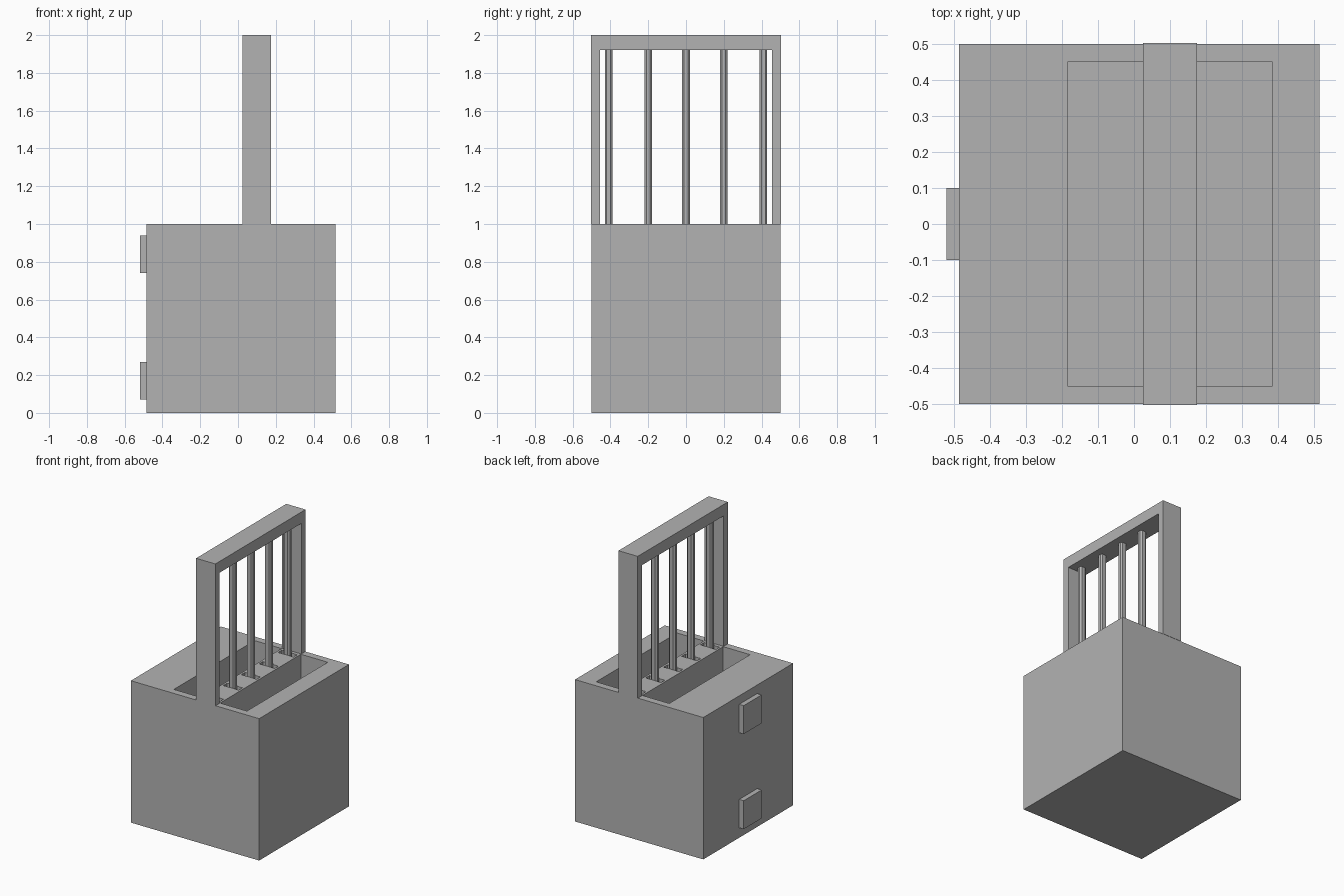
import bpy, bmesh
from mathutils import Matrix, Vector

old = bpy.data.objects.get("Cube")
if old:
    bpy.data.objects.remove(old, do_unlink=True)

grey = bpy.data.materials.new("plain grey")
grey.use_nodes = True
grey.diffuse_color = (0.45, 0.45, 0.45, 1)
grey.node_tree.nodes["Principled BSDF"].inputs["Base Color"].default_value = grey.diffuse_color


def add_object(name, bm):
    bmesh.ops.recalc_face_normals(bm, faces=bm.faces)
    mesh = bpy.data.meshes.new(name)
    bm.to_mesh(mesh)
    bm.free()
    mesh.materials.append(grey)
    obj = bpy.data.objects.new(name, mesh)
    bpy.context.collection.objects.link(obj)
    return obj


def add_box(bm, low, high):
    low, high = Vector(low), Vector(high)
    matrix = Matrix.Translation((low + high) / 2) @ Matrix.Diagonal((*(high - low), 1))
    bmesh.ops.create_cube(bm, size=1, matrix=matrix)


def box(name, low, high):
    bm = bmesh.new()
    add_box(bm, low, high)
    return add_object(name, bm)


RAIL_LEFT, RAIL_RIGHT, RAIL_MID = 0.025, 0.175, 0.1
BAR_Y = (-0.41, -0.2, 0, 0.2, 0.41)
SLOT_FLOOR = 0.92

# Solid base with two deep pockets and a slotted rib between them
base = box("base", (-0.485, -0.5, 0), (0.515, 0.5, 1))
bm = bmesh.new()
for x0, x1 in ((-0.185, RAIL_LEFT), (RAIL_RIGHT, 0.385)):
    add_box(bm, (x0, -0.45, 0.1), (x1, 0.45, 1.1))
for y in BAR_Y:
    add_box(bm, (RAIL_MID - 0.06, y - 0.021, SLOT_FLOOR), (RAIL_MID + 0.06, y + 0.021, 1.1))
cutter = add_object("pocket_cutter", bm)
cutter.hide_render = True
cut = base.modifiers.new("pockets", "BOOLEAN")
cut.operation = "DIFFERENCE"
cut.solver = "EXACT"
cut.object = cutter
bpy.context.view_layer.objects.active = base
bpy.ops.object.modifier_apply(modifier=cut.name)
bpy.data.objects.remove(cutter, do_unlink=True)

# Upright arch: one profile extruded across its thickness
outer, inner = 0.502, 0.455
profile = [(-outer, 1), (-outer, 2), (outer, 2), (outer, 1),
           (inner, 1), (inner, 1.92), (-inner, 1.92), (-inner, 1)]
bm = bmesh.new()
face = bm.faces.new([bm.verts.new((RAIL_LEFT, y, z)) for y, z in profile])
moved = bmesh.ops.extrude_face_region(bm, geom=[face])["geom"]
side = [v for v in moved if isinstance(v, bmesh.types.BMVert)]
bmesh.ops.translate(bm, vec=(RAIL_RIGHT - RAIL_LEFT, 0, 0), verts=side)
# the starting face remains as the far side of the solid
if not face.is_valid or len(bm.faces) < len(profile) + 2:
    bmesh.ops.holes_fill(bm, edges=bm.edges)
add_object("upright_frame", bm)

# Slim bars with bevelled corners, standing in the slots
for i, y in enumerate(BAR_Y):
    bm = bmesh.new()
    add_box(bm, (RAIL_MID - 0.024, y - 0.02, SLOT_FLOOR), (RAIL_MID + 0.024, y + 0.02, 1.925))
    upright = [e for e in bm.edges if abs(e.verts[0].co.z - e.verts[1].co.z) > 0.5]
    bmesh.ops.bevel(bm, geom=upright, offset=0.01, segments=1, affect="EDGES")
    add_object(f"bar_{i + 1}", bm)

# Square pads on the right side
for name, z in (("lower_pad", 0.07), ("upper_pad", 0.74)):
    box(name, (-0.52, -0.1, z), (-0.485, 0.1, z + 0.2))
